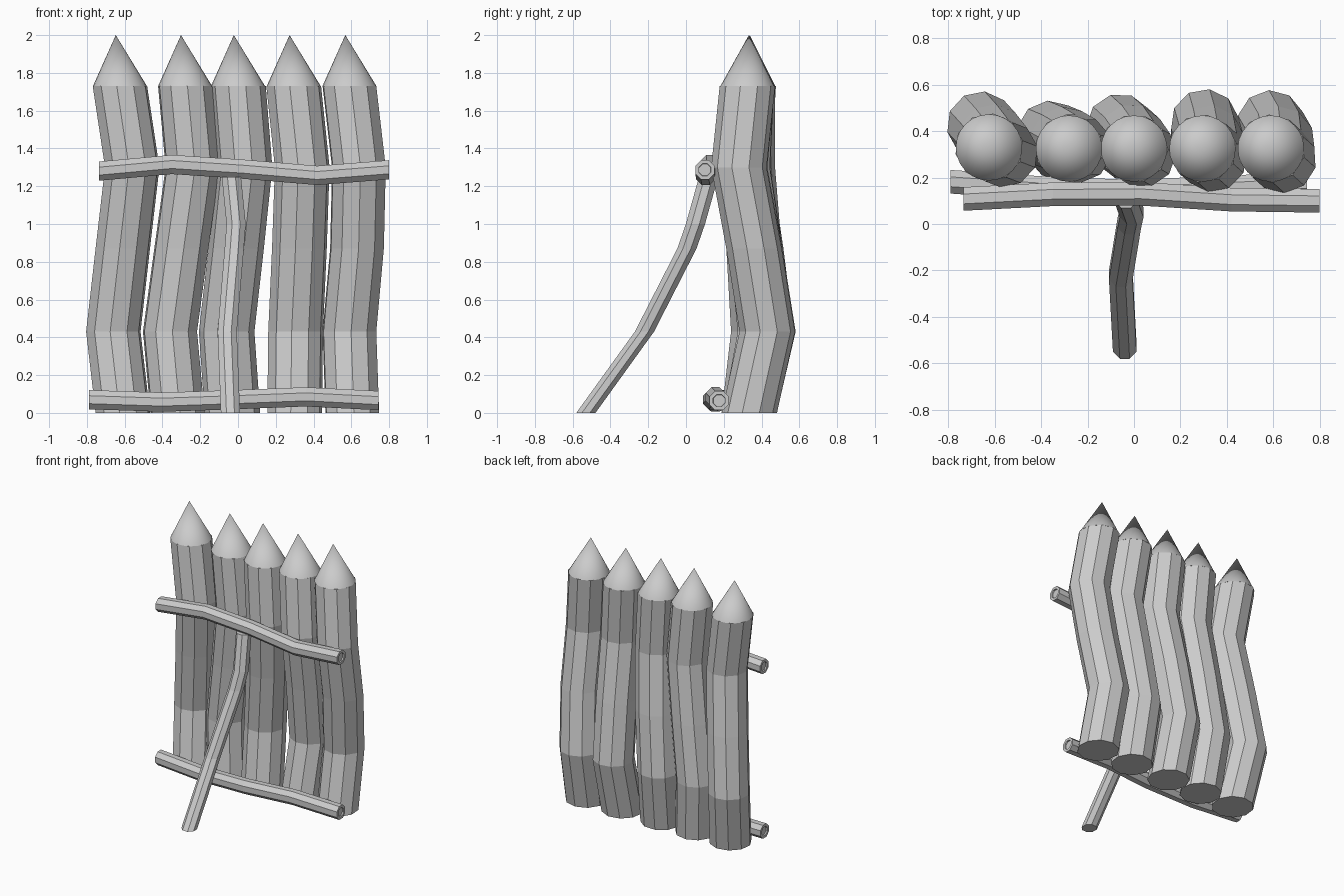
import bpy, bmesh, math

if "Cube" in bpy.data.objects:
    bpy.data.objects.remove(bpy.data.objects["Cube"])


def sweep(name, path, radius, sides, axis, turn=0.0, recess=False):
    """Bent log: equal rings, all square to the given axis, along a path."""
    bm = bmesh.new()
    rings = []
    for x, y, z in path:
        ring = []
        for i in range(sides):
            a = turn + 2 * math.pi * i / sides
            c, s = radius * math.cos(a), radius * math.sin(a)
            p = (x + c, y + s, z) if axis == 'Z' else (x, y + c, z + s)
            ring.append(bm.verts.new(p))
        rings.append(ring)
    for lo, hi in zip(rings, rings[1:]):
        for i in range(sides):
            j = (i + 1) % sides
            bm.faces.new((lo[i], lo[j], hi[j], hi[i]))
    caps = [bm.faces.new(rings[0][::-1]), bm.faces.new(rings[-1])]
    bmesh.ops.recalc_face_normals(bm, faces=bm.faces[:])
    if recess:
        bmesh.ops.inset_individual(bm, faces=caps, thickness=0.02, depth=0)
        bmesh.ops.inset_individual(bm, faces=caps, thickness=0.002, depth=-0.01)
    me = bpy.data.meshes.new(name)
    bm.to_mesh(me)
    bm.free()
    ob = bpy.data.objects.new(name, me)
    bpy.context.collection.objects.link(ob)
    return ob


def spike(name, base, tip, radius, sides=24):
    """Smooth sharpened point with a slightly offset tip."""
    bm = bmesh.new()
    ring = [bm.verts.new((base[0] + radius * math.cos(2 * math.pi * i / sides),
                          base[1] + radius * math.sin(2 * math.pi * i / sides),
                          base[2])) for i in range(sides)]
    top = bm.verts.new(tip)
    for i in range(sides):
        bm.faces.new((ring[i], ring[(i + 1) % sides], top)).smooth = True
    bm.faces.new(ring[::-1])
    me = bpy.data.meshes.new(name)
    bm.to_mesh(me)
    bm.free()
    bpy.context.collection.objects.link(bpy.data.objects.new(name, me))


# Sharpened posts: x at each ring height, then y at each ring height
heights = (0, 0.43, 0.87, 1.30, 1.73)
posts = [
    ((-0.61, -0.66, -0.61, -0.56, -0.625), (0.335, 0.425, 0.37, 0.305, 0.33)),
    ((-0.32, -0.36, -0.30, -0.24, -0.28), (0.335, 0.385, 0.36, 0.325, 0.325)),
    ((-0.03, -0.06, -0.01, 0.035, 0.0), (0.335, 0.415, 0.37, 0.305, 0.325)),
    ((0.30, 0.305, 0.325, 0.34, 0.295), (0.335, 0.435, 0.365, 0.285, 0.325)),
    ((0.605, 0.59, 0.63, 0.64, 0.59), (0.335, 0.43, 0.36, 0.28, 0.325)),
]
for n, (xs, ys) in enumerate(posts, 1):
    path = list(zip(xs, ys, heights))
    sweep(f"post_{n}", path, 0.147, 10, 'Z', turn=0.2 * n)
    x, y, z = path[-1]
    spike(f"post_point_{n}", path[-1], (x - 0.022, y + 0.008, 2.0), 0.143)

# Cross rails in front of the posts
sweep("upper_rail", [(-0.735, 0.108, 1.28), (-0.35, 0.128, 1.315), (0.03, 0.13, 1.29),
                     (0.42, 0.105, 1.257), (0.80, 0.10, 1.287)],
      0.055, 8, 'X', math.pi / 8, True)
sweep("lower_rail", [(-0.79, 0.182, 0.07), (-0.40, 0.155, 0.057), (-0.02, 0.14, 0.07),
                     (0.36, 0.155, 0.085), (0.745, 0.175, 0.065)],
      0.055, 8, 'X', math.pi / 8, True)

# Slanted brace
sweep("brace", [(-0.04, -0.53, 0), (-0.057, -0.22, 0.43), (-0.02, 0.005, 0.87),
                (-0.01, 0.05, 1.0), (-0.035, 0.12, 1.25)],
      0.055, 8, 'Z', math.pi / 8)
